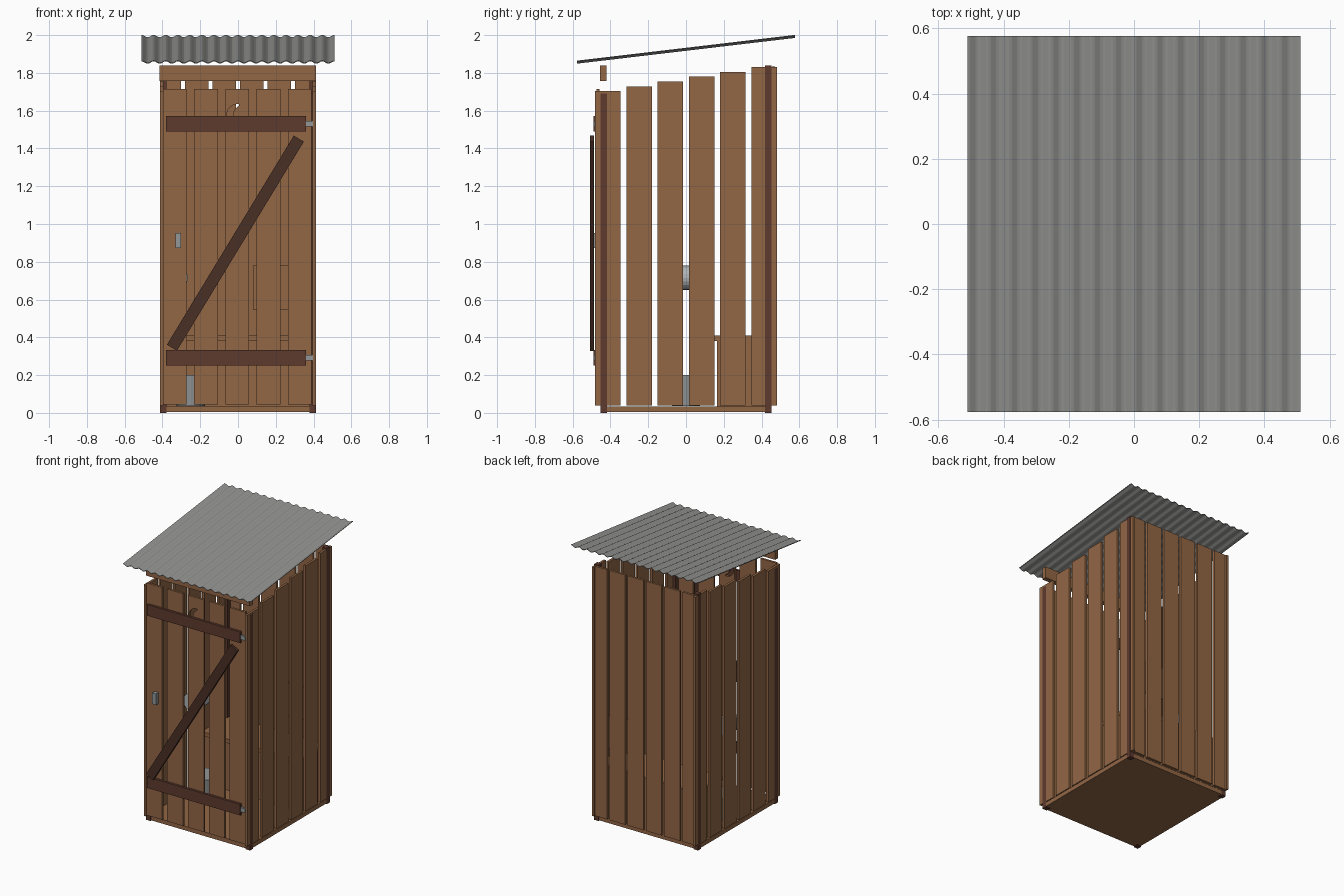
import bpy, bmesh, math
from mathutils import Matrix, Vector

cube = bpy.data.objects.get("Cube")
if cube:
    bpy.data.objects.remove(cube, do_unlink=True)


def material(name, colour):
    m = bpy.data.materials.new(name)
    m.use_nodes = True
    m.diffuse_color = (*colour, 1)
    m.node_tree.nodes["Principled BSDF"].inputs["Base Color"].default_value = (*colour, 1)
    return m


WOOD = material("plank_brown", (0.29, 0.135, 0.06))
DARK = material("dark_wood", (0.11, 0.042, 0.027))
BRACE = material("brace_wood", (0.068, 0.029, 0.019))
METAL = material("metal_grey", (0.29, 0.31, 0.31))
ROOF = material("roof_grey", (0.29, 0.295, 0.285))
PAPER = material("paper_grey", (0.42, 0.45, 0.46))


def finish(name, bm, mat):
    bmesh.ops.recalc_face_normals(bm, faces=bm.faces)
    mesh = bpy.data.meshes.new(name)
    bm.to_mesh(mesh)
    bm.free()
    ob = bpy.data.objects.new(name, mesh)
    mesh.materials.append(mat)
    bpy.context.collection.objects.link(ob)
    return ob


def box(name, xs, ys, zs, mat, spin=0.0):
    """Box between limits, optionally turned about the y axis."""
    bm = bmesh.new()
    bmesh.ops.create_cube(bm, size=1)
    size = [b - a for a, b in (xs, ys, zs)]
    mid = Vector([(a + b) / 2 for a, b in (xs, ys, zs)])
    bmesh.ops.transform(bm, verts=bm.verts, matrix=Matrix.Translation(mid)
                        @ Matrix.Rotation(spin, 4, 'Y') @ Matrix.Diagonal((*size, 1)))
    return finish(name, bm, mat)


def cylinder(name, centre, r1, r2, depth, mat, rot=Matrix.Identity(4)):
    bm = bmesh.new()
    bmesh.ops.create_cone(bm, cap_ends=True, segments=20, radius1=r1, radius2=r2,
                          depth=depth, matrix=Matrix.Translation(centre) @ rot)
    return finish(name, bm, mat)


# Floor
box("floor", (-0.41, 0.41), (-0.45, 0.45), (0.005, 0.035), WOOD)

# Corner posts and plank walls on both sides
for side, s in (("left", 1), ("right", -1)):
    def span(a, b):
        return tuple(sorted((s * a, s * b)))
    box(f"front_post_{side}", span(0.378, 0.413), (-0.453, -0.418), (0, 1.69), DARK)
    box(f"back_post_{side}", span(0.378, 0.413), (0.418, 0.453), (0, 1.84), DARK)
    for i in range(6):
        y = -0.482 + 0.1658 * i
        box(f"side_plank_{side}_{i}", span(0.395, 0.412), (y, y + 0.135),
            (0.04, 1.703 + 0.0256 * i), WOOD)

# Back wall
for i in range(6):
    x = (i - 2.5) * 0.145
    box(f"back_plank_{i}", (max(x - 0.062, -0.397), min(x + 0.062, 0.397)),
        (0.454, 0.47), (0.04, 1.835), WOOD)

# Beam over the door
box("front_lintel", (-0.415, 0.412), (-0.455, -0.42), (1.757, 1.84), WOOD)

# Door planks
door = []
for i in range(5):
    x = -0.335 + i * 0.1655
    door.append(box(f"door_plank_{i}", (x - 0.063, x + 0.063), (-0.473, -0.457),
                    (0.045, 1.715), WOOD))

# Crescent window cut through the middle plank
bm = bmesh.new()
outer, inner = [], []
for k in range(13):
    a = math.radians(85 + 190 * k / 12)
    outer.append((0.06 * math.cos(a), 1.575 + 0.06 * math.sin(a)))
    b = math.radians(115 + 130 * k / 12)
    inner.append((0.028 + 0.055 * math.cos(b), 1.575 + 0.055 * math.sin(b)))
face = bm.faces.new([bm.verts.new((x, -0.55, z)) for x, z in outer + inner[::-1]])
ext = bmesh.ops.extrude_face_region(bm, geom=[face])
bmesh.ops.translate(bm, vec=(0, 0.15, 0),
                    verts=[v for v in ext["geom"] if isinstance(v, bmesh.types.BMVert)])
cutter = finish("crescent_cutter", bm, WOOD)
cutter.hide_render = True
mod = door[2].modifiers.new("crescent", 'BOOLEAN')
mod.operation, mod.object, mod.solver = 'DIFFERENCE', cutter, 'EXACT'
bpy.context.view_layer.update()
cut = bpy.data.meshes.new_from_object(door[2].evaluated_get(bpy.context.evaluated_depsgraph_get()))
door[2].modifiers.clear()
door[2].data = cut
bpy.data.objects.remove(cutter, do_unlink=True)

# Door bars, hinges, diagonal brace and handle
for name, z in (("lower", 0.292), ("upper", 1.531)):
    box(f"{name}_door_bar", (-0.38, 0.36), (-0.49, -0.473), (z - 0.04, z + 0.04), DARK)
    box(f"{name}_hinge", (0.355, 0.397), (-0.486, -0.47), (z - 0.015, z + 0.015), METAL)
lo, hi = Vector((-0.35, 0.345)), Vector((0.322, 1.452))
mid, half = (lo + hi) / 2, (hi - lo).length / 2
box("door_brace", (mid.x - 0.031, mid.x + 0.031), (-0.507, -0.488),
    (mid.y - half, mid.y + half), BRACE, math.atan2(hi.x - lo.x, hi.y - lo.y))
box("door_handle", (-0.332, -0.302), (-0.502, -0.473), (0.873, 0.953), METAL)

# Bench and small fittings inside
box("bench_box", (-0.392, 0.392), (0.165, 0.452), (0.035, 0.38), WOOD)
box("bench_seat", (-0.394, 0.394), (0.15, 0.453), (0.38, 0.41), WOOD)
box("back_panel", (0.08, 0.3), (0.435, 0.453), (0.545, 0.78), WOOD)
cylinder("bucket", (-0.25, 0, 0.118), 0.075, 0.095, 0.165, METAL)
cylinder("paper_roll", (-0.33, 0, 0.715), 0.064, 0.064, 0.12, PAPER,
         Matrix.Rotation(math.pi / 2, 4, 'X'))

# Corrugated roof sheet
WAVES, STEPS = 16, 8
bm = bmesh.new()
rows = []
for k in range(WAVES * STEPS + 1):
    x = -0.51 + 1.02 * k / (WAVES * STEPS)
    wave = 0.006 * math.cos(2 * math.pi * k / STEPS)
    rows.append([bm.verts.new((x, y, 1.925 + 0.118 * y + wave + t))
                 for y, t in ((-0.577, -0.002), (0.577, -0.002), (0.577, 0.002), (-0.577, 0.002))])
for a, b in zip(rows, rows[1:]):
    for j in range(4):
        n = (j + 1) % 4
        bm.faces.new((a[j], a[n], b[n], b[j]))
bm.faces.new(rows[0])
bm.faces.new(rows[-1])
finish("corrugated_roof", bm, ROOF)
